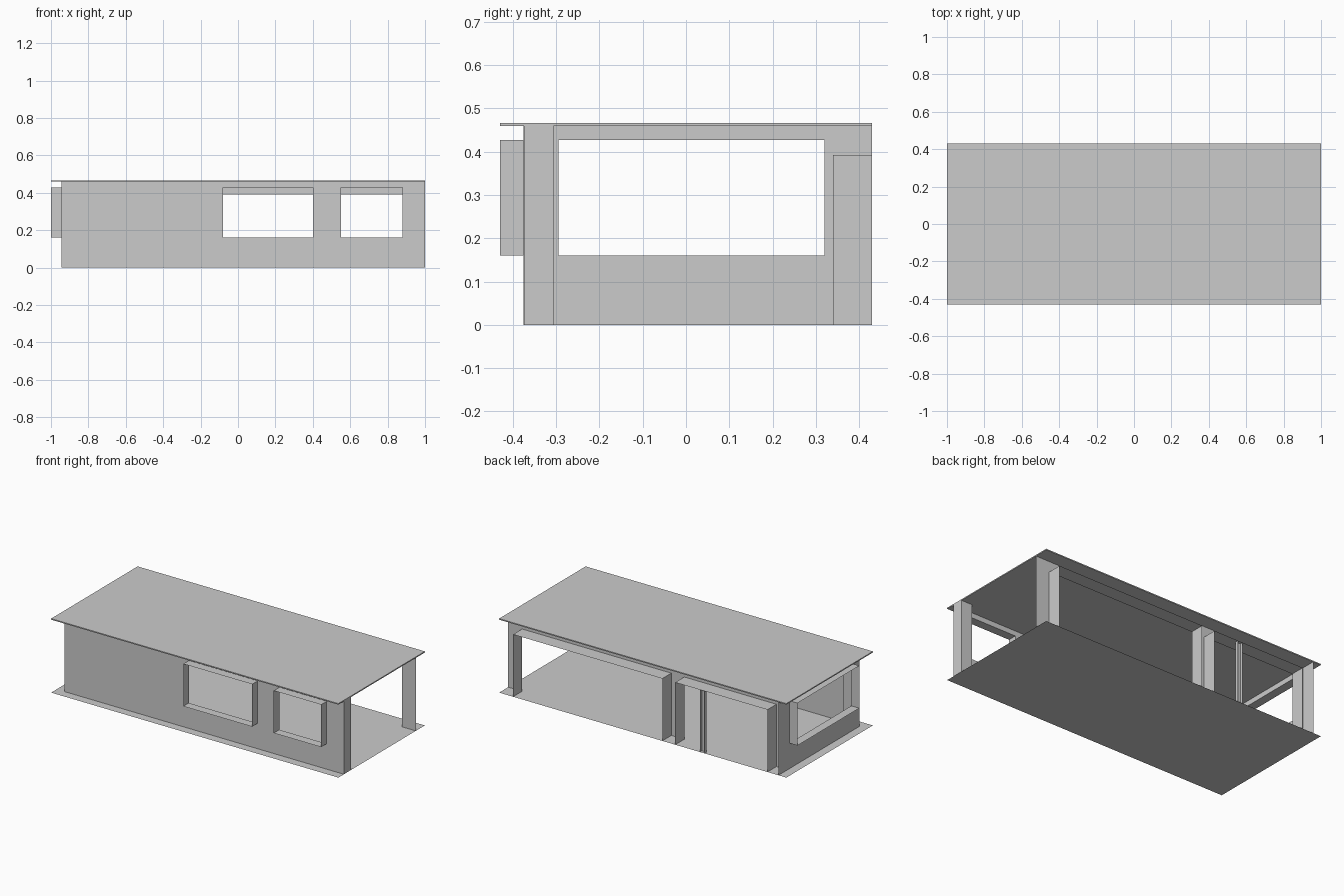
import bpy
import bmesh

cube = bpy.data.objects.get("Cube")
if cube:
    bpy.data.objects.remove(cube, do_unlink=True)

grey = bpy.data.materials.new("plain_grey")
grey.use_nodes = True
colour = (0.6, 0.6, 0.6, 1)
grey.diffuse_color = colour
grey.node_tree.nodes["Principled BSDF"].inputs["Base Color"].default_value = colour

EAVES, ROOF_TOP = 0.459, 0.466
LEFT, RIGHT = -0.945, 1.0        # wall ends along x
FRONT, BACK = -0.375, 0.34       # wall lines along y
EDGE = 0.43                      # overhang line along y
SILL, HEAD, DOOR = 0.16, 0.427, 0.392


def finish(name, bm):
    bmesh.ops.remove_doubles(bm, verts=bm.verts, dist=0.0001)
    mesh = bpy.data.meshes.new(name)
    bm.to_mesh(mesh)
    bm.free()
    mesh.materials.append(grey)
    obj = bpy.data.objects.new(name, mesh)
    bpy.context.collection.objects.link(obj)
    return obj


def box(name, lo, hi):
    bm = bmesh.new()
    bmesh.ops.create_cube(bm, size=1)
    for v in bm.verts:
        v.co = [a + (b - a) * (c + 0.5) for a, b, c in zip(lo, hi, v.co)]
    finish(name, bm)


def quad(bm, points, flip=False):
    face = bm.faces.new([bm.verts.new(p) for p in points])
    if flip:
        face.normal_flip()


def wall(name, place, start, end, openings, flip):
    """Thin wall in (u, z), split around openings (u0, u1, z0, z1)."""
    bm = bmesh.new()

    def panel(u0, u1, z0, z1):
        if u1 > u0 and z1 > z0:
            quad(bm, [place(u0, z0), place(u1, z0), place(u1, z1), place(u0, z1)], flip)

    u = start
    for u0, u1, z0, z1 in openings:
        panel(u, u0, 0, EAVES)
        panel(u0, u1, 0, z0)
        panel(u0, u1, z1, EAVES)
        u = u1
    panel(u, end, 0, EAVES)
    finish(name, bm)


def frame(name, inner, outer, opening, flip):
    """Thin lining that projects from the wall around an opening."""
    u0, u1, z0, z1 = opening
    ring = [(u0, z0), (u1, z0), (u1, z1), (u0, z1)]
    bm = bmesh.new()
    for i, a in enumerate(ring):
        b = ring[(i + 1) % 4]
        if a[1] == b[1] == 0:
            continue             # doorways have no sill
        quad(bm, [outer(*a), outer(*b), inner(*b), inner(*a)], not flip)
    finish(name, bm)


def along_x(y):
    return lambda u, z: (u, y, z)


def along_y(x):
    return lambda u, z: (x, u, z)


# Floor sheet and roof slab
floor = bmesh.new()
quad(floor, [(-1, -EDGE, 0), (1, -EDGE, 0), (1, EDGE, 0), (-1, EDGE, 0)])
finish("floor", floor)
box("roof", (-1, -EDGE, EAVES), (1, EDGE, ROOF_TOP))

# Walls with their projecting opening frames
windows = [(-0.08, 0.40, SILL, HEAD), (0.55, 0.88, SILL, HEAD)]
doorways = [(-0.868, -0.226, 0, DOOR), (-0.136, 0.903, 0, DOOR)]
side_window = [(-0.295, 0.32, SILL, HEAD)]
for name, place, outer, start, end, openings, flip in (
    ("front", along_x(FRONT), along_x(-EDGE), LEFT, RIGHT, windows, False),
    ("back", along_x(BACK), along_x(EDGE), LEFT, RIGHT, doorways, True),
    ("side", along_y(LEFT), along_y(-1), FRONT, EDGE, side_window, True),
):
    wall(name + "_wall", place, start, end, openings, flip)
    for i, opening in enumerate(openings):
        frame(f"{name}_frame_{i + 1}", place, outer, opening, flip)

# Corner posts behind the front wall
for name, x0, x1 in (("right_post", LEFT, -0.88), ("left_post", 0.925, RIGHT)):
    box(name, (x0, FRONT + 0.001, 0), (x1, -0.306, EAVES))

# Shallow channel mullion in the smaller doorway
mullion = bmesh.new()
path = [(-0.43, EDGE), (-0.43, 0.41), (-0.397, 0.41), (-0.397, EDGE)]
for a, b in zip(path, path[1:]):
    quad(mullion, [(*a, 0), (*b, 0), (*b, DOOR), (*a, DOOR)], True)
finish("doorway_mullion", mullion)
